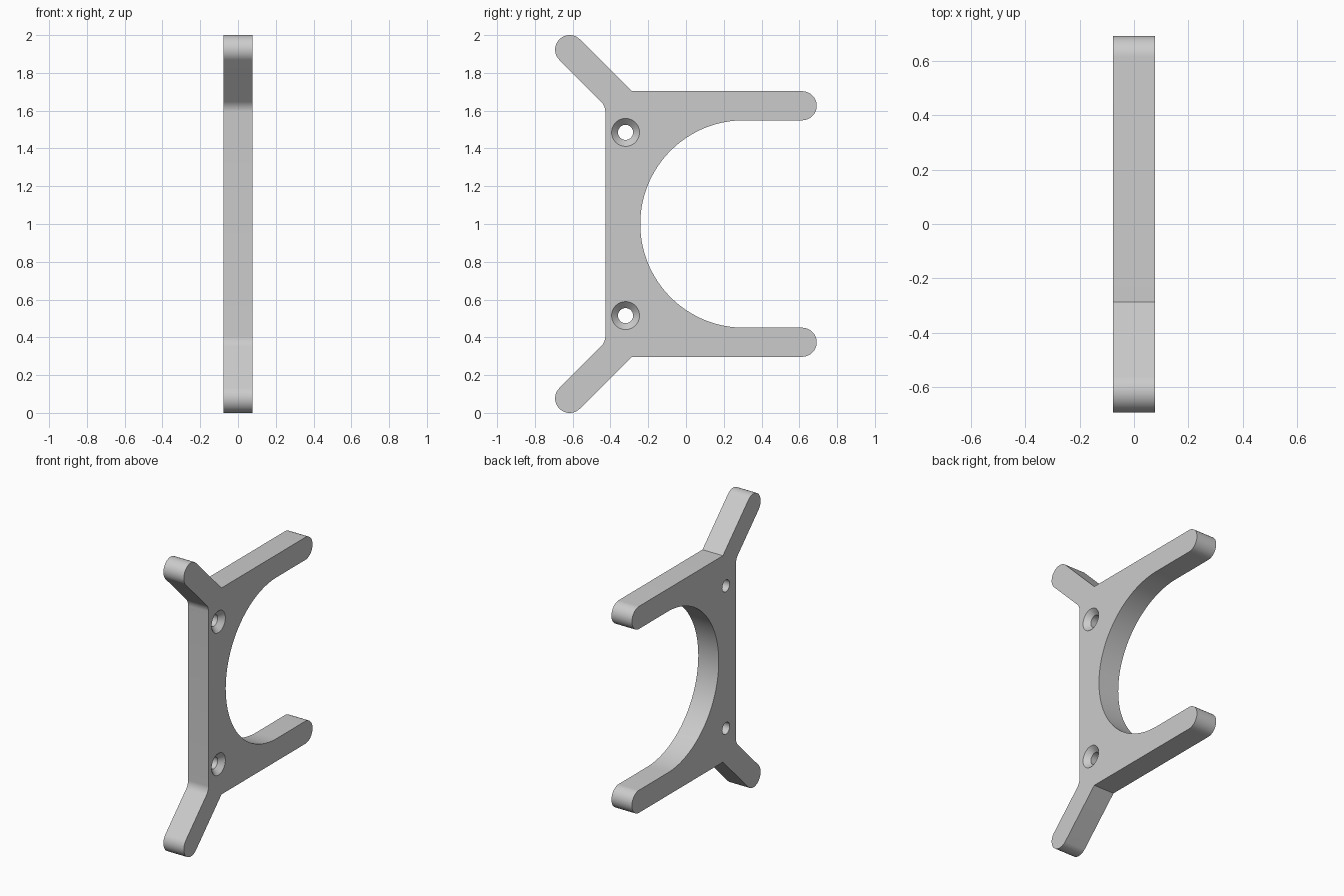
import bpy, bmesh
from math import sin, cos, radians

default = bpy.data.objects.get("Cube")
if default:
    bpy.data.objects.remove(default, do_unlink=True)

HALF = 0.077      # half thickness, also the radius of every arm end
MID = 1.0         # height of the mirror line

grey = bpy.data.materials.new("light grey")
grey.use_nodes = True
grey.diffuse_color = (0.6, 0.6, 0.6, 1)
grey.node_tree.nodes["Principled BSDF"].inputs["Base Color"].default_value = (0.6, 0.6, 0.6, 1)


def arc(y, z, r, start, end, steps):
    angles = [radians(start + (end - start) * i / steps) for i in range(steps + 1)]
    return [(y + r * cos(a), z + r * sin(a)) for a in angles]


def make_object(name, bm):
    bmesh.ops.recalc_face_normals(bm, faces=bm.faces)
    mesh = bpy.data.meshes.new(name)
    bm.to_mesh(mesh)
    bm.free()
    mesh.materials.append(grey)
    obj = bpy.data.objects.new(name, mesh)
    bpy.context.collection.objects.link(obj)
    return obj


# Upper half of the bracket outline, from front edge to the middle of the cradle
upper = arc(-0.504, 1.593, HALF, 0, 45, 8)           # fillet under the slanted arm
upper += arc(-0.616, 1.923, HALF, 225, 45, 24)       # slanted arm end
upper.append((-0.287, 1.703))                        # inner corner
upper += arc(0.615, 1.626, HALF, 90, -90, 24)        # straight arm end
upper += arc(0.307, MID, 0.549, 90, 180, 40)         # round cradle
lower = [(y, 2 * MID - z) for y, z in reversed(upper[:-1])]

# Bracket plate
bm = bmesh.new()
face = bm.faces.new([bm.verts.new((-HALF, y, z)) for y, z in upper + lower])
side = bmesh.ops.extrude_face_region(bm, geom=[face])
bmesh.ops.translate(bm, vec=(2 * HALF, 0, 0),
                    verts=[v for v in side["geom"] if isinstance(v, bmesh.types.BMVert)])
bracket = make_object("bracket", bm)

# Countersunk screw holes: stacked rings of (x, radius) make each cutter
HOLE = [(-0.1, 0.04), (HALF - 0.034, 0.04), (HALF, 0.074), (0.1, 0.097)]
cutters = []
for z in (MID - 0.485, MID + 0.485):
    bm = bmesh.new()
    rings = [[bm.verts.new((x, p, q)) for p, q in arc(-0.32, z, r, 0, 360, 48)[:-1]]
             for x, r in HOLE]
    for a, b in zip(rings, rings[1:]):
        for i in range(len(a)):
            bm.faces.new((a[i - 1], a[i], b[i], b[i - 1]))
    bm.faces.new(rings[0])
    bm.faces.new(rings[-1])
    cutter = make_object("screw_hole_cutter", bm)
    cutter.hide_render = True
    cutters.append(cutter)
    mod = bracket.modifiers.new("screw hole", 'BOOLEAN')
    mod.operation = 'DIFFERENCE'
    mod.solver = 'EXACT'
    mod.object = cutter

# Apply the holes and drop the cutters
bpy.context.view_layer.update()
graph = bpy.context.evaluated_depsgraph_get()
cut_mesh = bpy.data.meshes.new_from_object(bracket.evaluated_get(graph))
bracket.modifiers.clear()
bracket.data = cut_mesh
for cutter in cutters:
    bpy.data.objects.remove(cutter, do_unlink=True)

# Smooth rounded sides, sharp rims
bpy.ops.object.select_all(action='DESELECT')
bracket.select_set(True)
bpy.context.view_layer.objects.active = bracket
bpy.ops.object.shade_smooth_by_angle(angle=radians(30))
